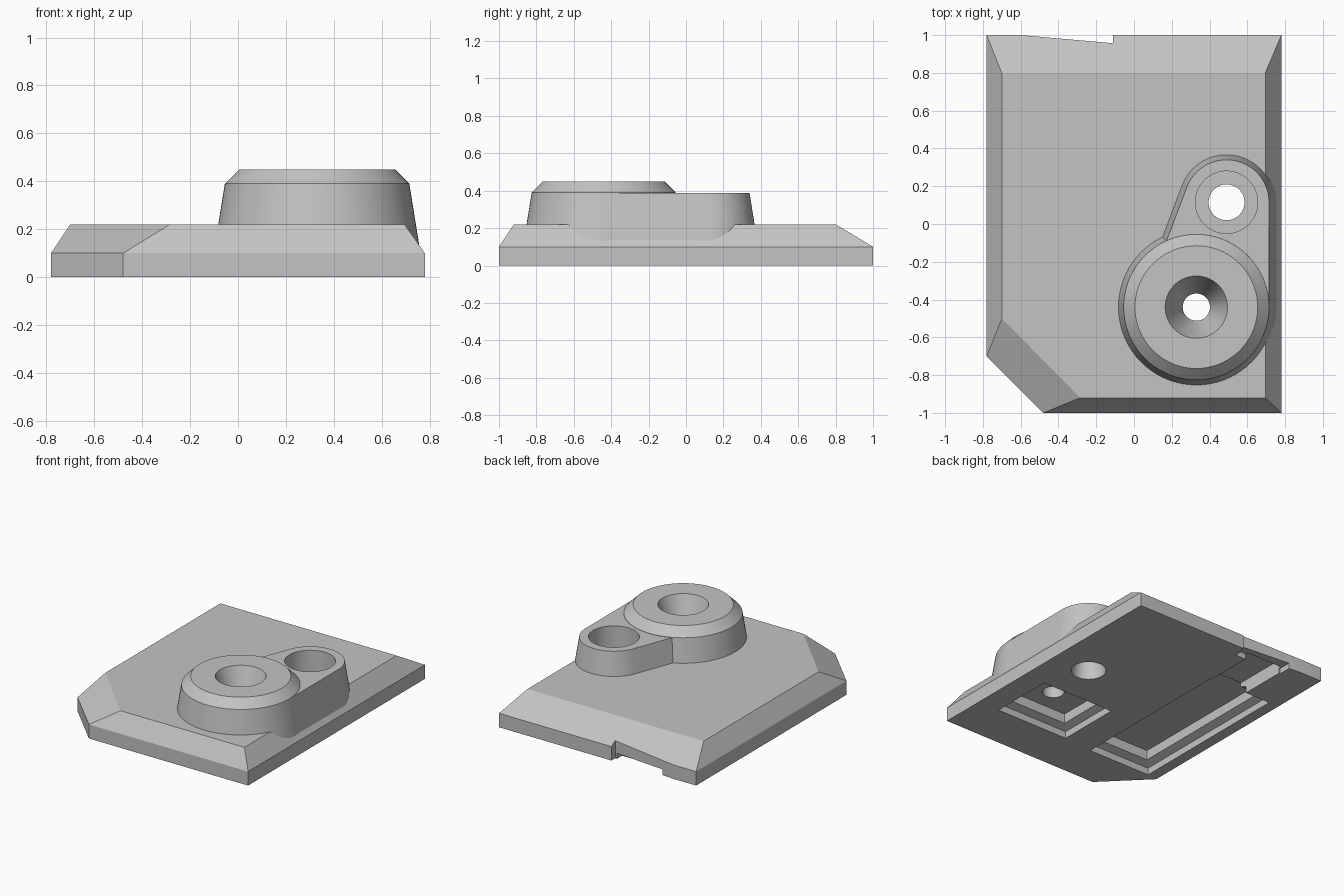
import bpy, bmesh
from math import cos, sin, radians

cube = bpy.data.objects.get("Cube")
if cube:
    bpy.data.objects.remove(cube, do_unlink=True)

grey = bpy.data.materials.new("plain_grey")
grey.use_nodes = True
tint = (0.55, 0.55, 0.55, 1)
grey.diffuse_color = tint
grey.node_tree.nodes["Principled BSDF"].inputs["Base Color"].default_value = tint


def loft(name, loops):
    """Closed solid through stacked outlines, given as (points, height)."""
    bm = bmesh.new()
    rings = [[bm.verts.new((x, y, z)) for x, y in pts] for pts, z in loops]
    n = len(rings[0])
    for a, b in zip(rings, rings[1:]):
        for i in range(n):
            j = (i + 1) % n
            bm.faces.new((a[i], a[j], b[j], b[i]))
    bm.faces.new(rings[0][::-1])
    bm.faces.new(rings[-1])
    bmesh.ops.recalc_face_normals(bm, faces=bm.faces)
    mesh = bpy.data.meshes.new(name)
    bm.to_mesh(mesh)
    bm.free()
    mesh.materials.append(grey)
    obj = bpy.data.objects.new(name, mesh)
    bpy.context.collection.objects.link(obj)
    return obj


def arc(center, r, start=0, end=360, steps=72):
    count = steps if end - start == 360 else steps + 1
    angles = [radians(start + (end - start) * i / steps) for i in range(count)]
    return [(center[0] + r * cos(t), center[1] + r * sin(t)) for t in angles]


def turned(name, center, profile):
    return loft(name, [(arc(center, r), z) for r, z in profile])


def rect(x0, x1, y0, y1):
    return [(x0, y0), (x1, y0), (x1, y1), (x0, y1)]


def combine(target, tool, operation):
    mod = target.modifiers.new(tool.name, 'BOOLEAN')
    mod.operation, mod.solver, mod.object = operation, 'EXACT', tool
    bpy.context.view_layer.objects.active = target
    bpy.ops.object.modifier_apply(modifier=mod.name)
    bpy.data.objects.remove(tool, do_unlink=True)


# Plate with chamfered rim and one clipped corner
base = [(-0.78, 1), (-0.78, -0.70), (-0.48, -1), (0.78, -1), (0.78, 1)]
top = [(-0.70, 0.80), (-0.70, -0.50), (-0.285, -0.92), (0.695, -0.92), (0.695, 0.80)]
plate = loft("mounting_plate", [(base, 0), (base, 0.10), (top, 0.22)])

# Raised bosses with drafted walls
BIG, SMALL = (0.33, -0.44), (0.49, 0.115)


def link_outline(d):
    """Rounded end and tangent sides, offset outwards by d."""
    t = radians(159)
    r = 0.272 + d
    return arc(SMALL, 0.225 + d, 0, 159, 36) + [
        (BIG[0] + r * cos(t), BIG[1] + r * sin(t)), BIG, (0.714 + d, BIG[1])]


combine(plate, loft("link_boss", [(link_outline(0.045), 0.105),
                                  (link_outline(0), 0.388)]), 'UNION')
combine(plate, turned("round_boss", BIG, [(0.43, 0.11), (0.385, 0.39),
                                          (0.325, 0.45)]), 'UNION')

# Holes through the bosses
cutters = [
    turned("cone_hole", BIG, [(0.072, 0.08), (0.072, 0.20), (0.1836, 0.50)]),
    turned("stepped_hole", SMALL, [(0.115, -0.05), (0.115, 0.02), (0.095, 0.15),
                                   (0.165, 0.15), (0.165, 0.60)]),
]


# Stepped pockets in the underside
def pocket(name, x0, x1, y0, y1, depth, step=0.055):
    outer = rect(x0, x1, y0, y1)
    inner = rect(x0 + step, x1 - step, y0 + step, y1 - step)
    return loft(name, [(outer, -0.05), (outer, 0.05), (inner, 0.07), (inner, depth)])


cutters += [
    pocket("square_pocket", 0.03, 0.61, -0.67, -0.20, 0.14),
    pocket("long_pocket", -0.70, -0.20, -0.69, 0.56, 0.14),
]

# Channel to the back edge, its shallow mouth, and the slanted notch
channel, mouth = rect(-0.50, -0.21, 0.45, 0.92), rect(-0.51, -0.125, 0.90, 1.1)
notch = [(-0.11, 1.1), (-0.11, 0.957), (-0.60, 1.0), (-0.60, 1.1)]
cutters += [
    loft("channel", [(channel, -0.05), (channel, 0.10)]),
    loft("channel_mouth", [(mouth, -0.05), (mouth, 0.04)]),
    loft("edge_notch", [(notch, -0.1), (notch, 0.3)]),
]
for cutter in cutters:
    combine(plate, cutter, 'DIFFERENCE')

bpy.ops.object.select_all(action='DESELECT')
plate.select_set(True)
bpy.context.view_layer.objects.active = plate
bpy.ops.object.shade_smooth_by_angle(angle=radians(20))
